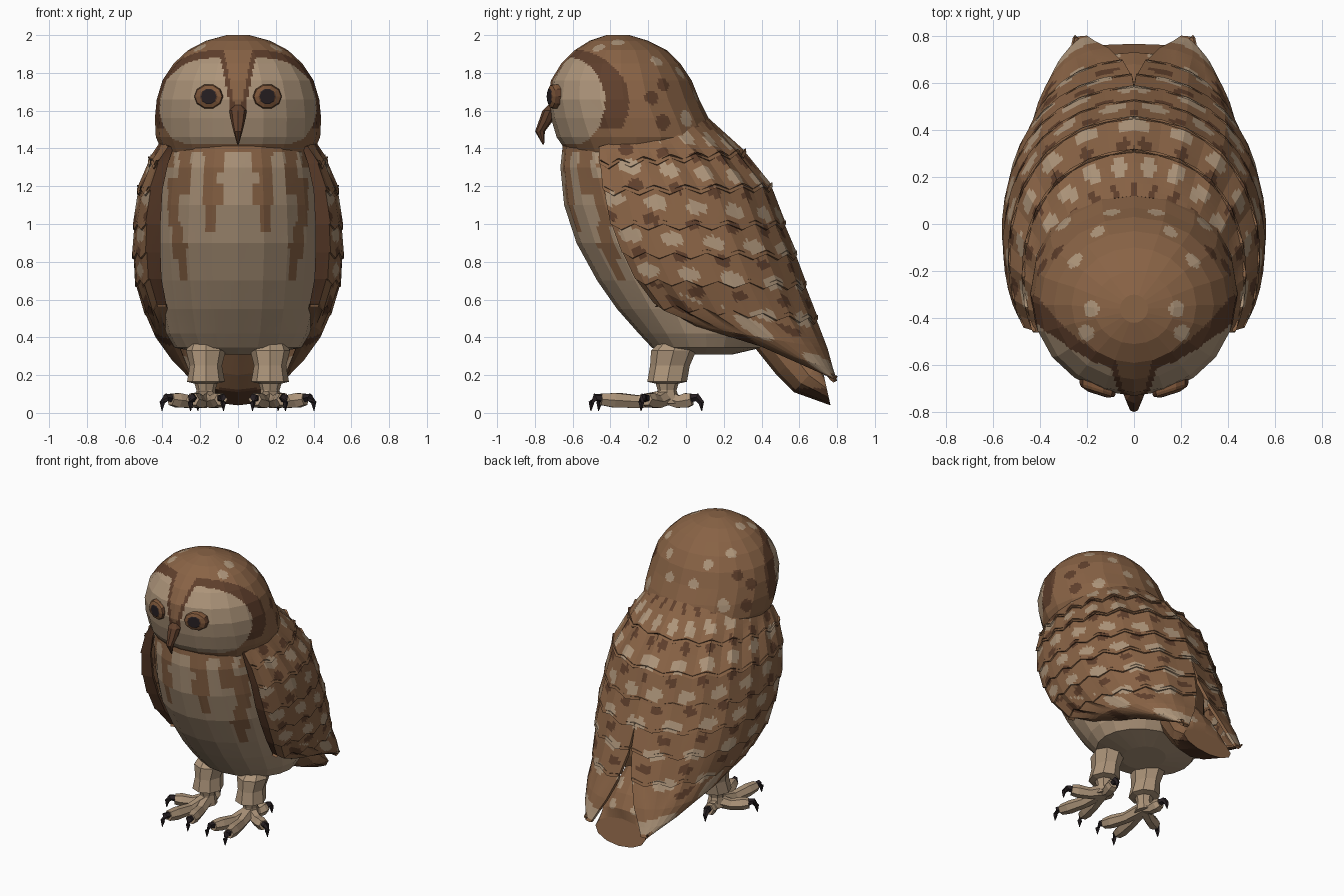
import bpy, bmesh
from math import sin, cos, pi, atan2, floor
from mathutils import Vector

if "Cube" in bpy.data.objects:
    bpy.data.objects.remove(bpy.data.objects["Cube"])


def material(name, r, g, b):
    m = bpy.data.materials.new(name)
    m.use_nodes = True
    m.diffuse_color = (r, g, b, 1)
    bsdf = m.node_tree.nodes["Principled BSDF"]
    bsdf.inputs["Base Color"].default_value = (r, g, b, 1)
    bsdf.inputs["Roughness"].default_value = 0.9
    return m


MATS = [material("feather brown", .25, .125, .06),
        material("dark brown", .115, .05, .025),
        material("pale tan", .42, .30, .195),
        material("claw black", .02, .014, .016),
        material("iris brown", .21, .095, .042)]
BROWN, DARK, TAN, BLACK, IRIS = range(5)


def loft(name, rings, rule, closed=True, cuts=0, mirror=False, thick=0):
    """Skin a list of point rings, then colour the faces by a rule."""
    bm = bmesh.new()
    rows = [[bm.verts.new(p) for p in ring] for ring in rings]
    n = len(rows[0])
    for a, b in zip(rows, rows[1:]):
        for i in range(n if closed else n - 1):
            j = (i + 1) % n
            bm.faces.new((a[i], b[i], b[j], a[j]))
    if closed:
        bm.faces.new(rows[0])
        bm.faces.new(rows[-1])
        bmesh.ops.recalc_face_normals(bm, faces=bm.faces[:])
    if cuts:
        bmesh.ops.subdivide_edges(bm, edges=bm.edges[:], cuts=cuts, use_grid_fill=True)
    bm.normal_update()
    for f in bm.faces:
        f.material_index = rule(f.calc_center_median(), f.normal) if callable(rule) else rule
    me = bpy.data.meshes.new(name)
    bm.to_mesh(me)
    bm.free()
    for m in MATS:
        me.materials.append(m)
    ob = bpy.data.objects.new(name, me)
    bpy.context.collection.objects.link(ob)
    if thick:
        s = ob.modifiers.new("thickness", "SOLIDIFY")
        s.thickness, s.offset = thick, -1
    if mirror:
        ob.modifiers.new("mirror", "MIRROR")
    return ob


def ring(c, u, v, n):
    """Ellipse round c with half axes u and v."""
    return [Vector(c) + Vector(u) * cos(2 * pi * i / n) + Vector(v) * sin(2 * pi * i / n)
            for i in range(n)]


def level(z, front, back, rx, n=20):
    return ring((0, (front + back) / 2, z), (rx, 0, 0), (0, (back - front) / 2, 0), n)


def tube(name, path, radii, rule, n=6):
    """Mirrored tapered limb along a path."""
    pts = [Vector(p) for p in path]
    rings = []
    for i, p in enumerate(pts):
        d = (pts[min(i + 1, len(pts) - 1)] - pts[max(i - 1, 0)]).normalized()
        side = d.cross((0, 0, 1) if abs(d.z) < .9 else (0, 1, 0)).normalized()
        rings.append(ring(p, side * radii[i], side.cross(d) * radii[i], n))
    return loft(name, rings, rule, mirror=True)


def spots(a, h, da, dh):
    """Rows of wide pale spots with smaller dark spots between them."""
    r = floor(h / dh)
    q = a / da + .5 * (r // 2 % 2) + .4 * (r % 2) + .1 * (r % 3)
    fx, fz = q % 1 - .5, (h / dh) % 1 - .5
    pale = r % 2 == 0
    w, t = (.28, .4) if pale else (.19, .32)
    if (fx / w) ** 2 + (fz / t) ** 2 < 1:
        return TAN if pale else DARK
    return BROWN


# Body with streaked breast
def body_rule(c, n):
    x, z = abs(c.x), c.z
    if z > 1.38 or (c.y > 0 and z > .75) or (c.y > .35 and z > .4):
        return BROWN
    if c.y < -.2:
        inner = (.07 < x < .17 and z > 1.27 or .12 < x < .18 and z > .96
                 or .07 < x < .12 and 1.1 < z < 1.2)
        outer = (.25 < x < .31 and z > 1.15 or .31 < x < .37 and .98 < z < 1.25
                 or .29 < x < .35 and .8 < z < 1.0 or .27 < x < .31 and .7 < z < .9
                 or x > .34 and z > 1.3)
        if inner or outer:
            return BROWN
    return TAN


body_levels = [(1.44, -.65, .12, .38), (1.3, -.665, .25, .42), (1.1, -.645, .40, .44),
               (.9, -.58, .46, .45), (.7, -.47, .5, .43), (.55, -.365, .5, .41),
               (.42, -.25, .46, .38), (.345, -.18, .4, .335), (.31, -.05, .25, .14)]
loft("body", [level(*s) for s in body_levels], body_rule, cuts=6)

# Head with pale facial disc, dark rim and brow wedge
HEAD = Vector((0, -.32, 1.62))
pale_dirs = [Vector(p) - HEAD for p in
             [(.17, 0, 1.82), (.26, -.15, 1.87), (.18, -.36, 1.96), (.2, -.46, 1.93),
              (.3, .0, 1.56), (.1, .06, 1.68)]]
dark_dirs = [Vector(p) - HEAD for p in
             [(.4, -.18, 1.67), (.36, -.1, 1.75), (.4, -.12, 1.54)]]


def head_rule(c, n):
    x, y, z = abs(c.x), c.y, c.z
    inside = lambda ry, rz: (max(y + .62, 0) / ry) ** 2 + ((z - 1.645) / rz) ** 2 < 1
    wedge = .012 + max(z - 1.6, 0) * .2
    if y < -.25 and z > 1.42:
        if z > 1.6 and x < wedge:
            return BROWN
        if inside(.19, .235):
            return DARK if z > 1.6 and x < wedge + .025 else TAN
        if inside(.32, .28) and z > 1.5:
            return DARK
    d = Vector((x, y, z)) - HEAD
    for dirs, col in ((pale_dirs, TAN), (dark_dirs, DARK)):
        if any(d.angle(v) < .09 for v in dirs):
            return col
    return BROWN


head_levels = [(1.38, -.63, .1, .40), (1.46, -.685, .16, .435), (1.56, -.715, .12, .44),
               (1.66, -.73, .07, .43), (1.76, -.715, .03, .40), (1.85, -.66, -.03, .34),
               (1.92, -.59, -.1, .265), (1.97, -.51, -.2, .17), (2.0, -.42, -.3, .06)]
loft("head", [level(*s) for s in head_levels], head_rule, cuts=8)


# Eyes turned slightly outward: dark rim, iris and pupil
def eye_rule(c, n):
    r = Vector((c.x - .155, c.z - 1.675)).length
    return BLACK if r < .04 else DARK if r < .046 or r > .067 else IRIS


eye_rings = [ring((.155, y, 1.675), (r * 1.05, r * .33, 0), (0, 0, r * .9), 10)
             for r, y in ((.074, -.65), (.073, -.7), (.067, -.713), (.045, -.722), (.039, -.725))]
loft("eyes", eye_rings, eye_rule, mirror=True)

# Hooked beak
beak_levels = [(1.63, -.71, .02, .02), (1.6, -.72, .046, .04), (1.54, -.745, .036, .036),
               (1.49, -.773, .024, .026), (1.42, -.755, .004, .004)]
loft("beak", [ring((0, y, z), (rx, 0, 0), (0, ry, 0), 8) for z, y, rx, ry in beak_levels], DARK)

# Wings: front edge, front face width, widest x and back edge of each feather row
wing_rows = [((.37, -.46, 1.41), .03, .39, (0, .12, 1.56)),
             ((.43, -.46, 1.32), .06, .47, (0, .32, 1.38)),
             ((.47, -.44, 1.18), .07, .53, (0, .46, 1.2)),
             ((.49, -.4, 1.0), .08, .55, (0, .53, 1.0)),
             ((.49, -.34, .85), .08, .555, (0, .59, .84)),
             ((.475, -.27, .71), .07, .54, (.01, .64, .68)),
             ((.43, -.17, .58), .05, .49, (.05, .7, .5)),
             ((.39, .05, .46), .04, .44, (.11, .75, .34)),
             ((.34, .4, .35), .03, .36, (.17, .78, .23)),
             ((.25, .78, .18), .01, .25, (.2, .8, .17))]
COLS = 14


def wing_arc(front, face, widest, back, scale, droop):
    f, b = Vector(front), Vector(back)
    k = (widest - .216 * f.x - .064 * b.x) / .72
    c1, c2 = f.lerp(b, .25), f.lerp(b, .96)
    c1.x = c2.x = k
    arc = [f + Vector((-face, .015, 0))]
    for i in range(COLS + 1):
        t = i / COLS
        p = f * (1 - t) ** 3 + c1 * 3 * t * (1 - t) ** 2 + c2 * 3 * t * t * (1 - t) + b * t ** 3
        p.x *= scale
        p.y = (p.y + .05) * scale - .05
        p.z -= droop * (i % 2)
        arc.append(p)
    return arc


def wing_rule(c, n):
    if n.y < -.65 and c.y < 0:
        return DARK
    around = atan2(c.y + .05, abs(c.x)) * .5
    if c.z + .3 * c.y < .62:
        return spots(c.y, c.z + .55 * c.y, .36, .1)
    return spots(around, c.z + .03 + .1 * c.y, .2, .09)


# Each row ends in a shallow zigzag ledge above the next
wing_arcs = [wing_arc(*wing_rows[0], 1, 0)]
for i, row in enumerate(wing_rows[1:]):
    droop = .03 if i < 6 else 0
    wing_arcs.append(wing_arc(*row, 1, droop))
    if i < 6:
        wing_arcs.append(wing_arc(*row, .985, droop + .004))
loft("wings", wing_arcs, wing_rule, closed=False, cuts=6, mirror=True, thick=.02)


# Tail fan with an upturned end
def tail_rule(c, n):
    if n.y < 0 and n.z < 0:
        return DARK if c.z < .13 else BROWN
    d = abs(abs(c.x) - .09) / .028, (c.z % .12 - .06) / .03
    return TAN if d[0] ** 2 + d[1] ** 2 < 1 else BROWN


tail_rings = [ring((0, y, z), (w, 0, 0), (0, vy, vz), 12)
              for y, z, w, vy, vz in ((.46, .44, .14, .1, .09), (.58, .29, .18, .1, .09),
                                      (.65, .2, .205, .08, .09), (.745, .13, .2, -.02, .09))]
loft("tail", tail_rings, tail_rule, cuts=6)

# Feathered legs and ankles
leg_levels = [(.365, -.05, .09, .1), (.33, -.065, .105, .12), (.25, -.085, .085, .105),
              (.165, -.1, .1, .105), (.155, -.1, .06, .06), (.12, -.1, .05, .05), (.05, -.1, .06, .07)]
loft("legs", [ring((.17, y, z), (rx, 0, 0), (0, ry, 0), 8) for z, y, rx, ry in leg_levels],
     TAN, mirror=True)

# Toes with curved claws
ankle = Vector((.17, -.1, .085))
up = Vector((0, 0, 1))
toe_tips = {"inner_front": (.09, -.41), "outer_front": (.24, -.45),
            "outer": (.355, -.21), "rear": (.2, .03)}
for name, (x, y) in toe_tips.items():
    tip = Vector((x, y, .072))
    d = Vector((x - ankle.x, y - ankle.y, 0)).normalized()
    tube(name + "_toes", [ankle, ankle.lerp(tip, .45) - up * .02, ankle.lerp(tip, .8) - up * .008, tip],
         [.045, .038, .044, .035], TAN)
    tube(name + "_claws", [tip - d * .01 + up * .005, tip + d * .03 + up * .01,
                           tip + d * .052 - up * .018, tip + d * .055 - up * .062],
         [.024, .022, .016, .002], BLACK, n=5)
